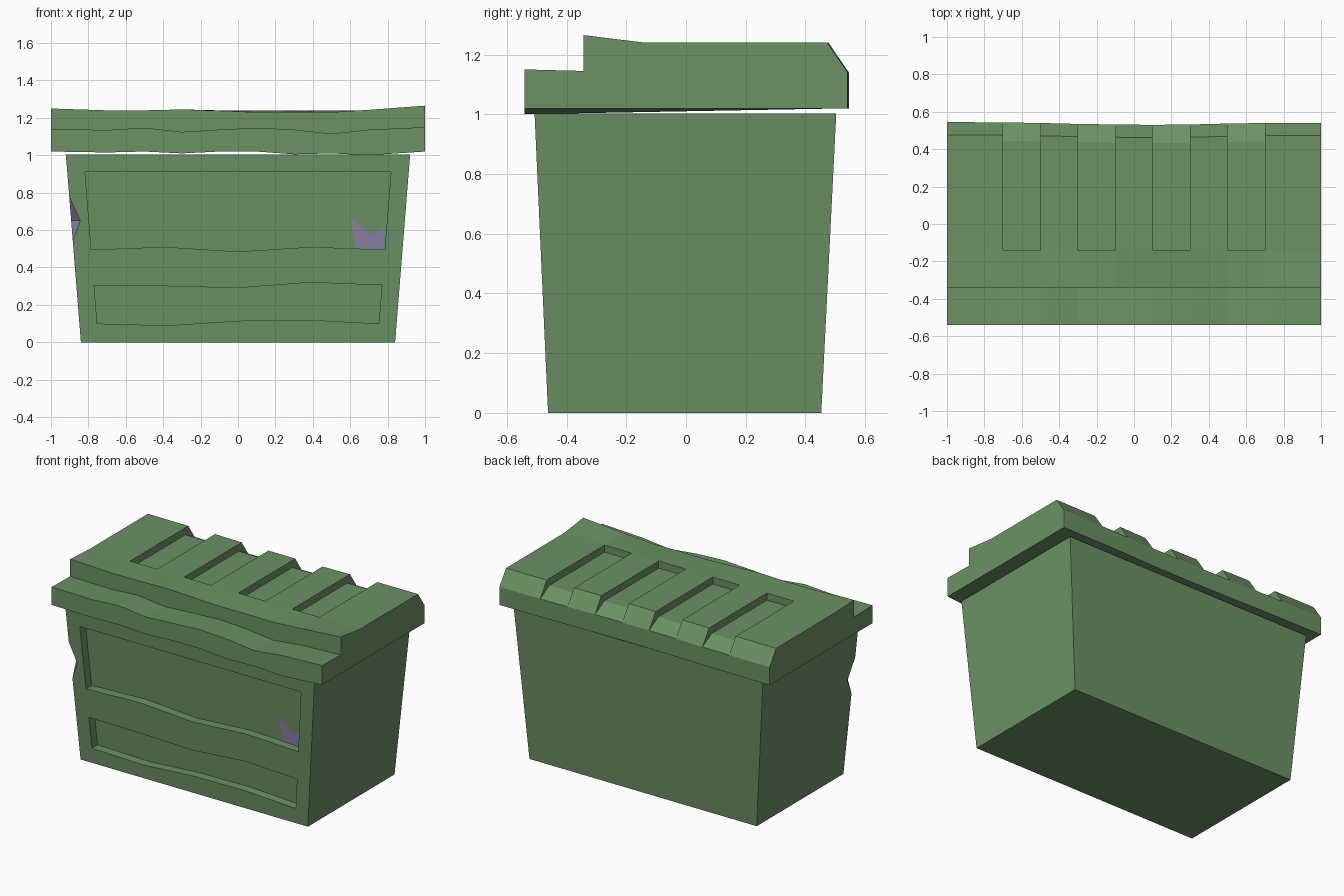
import bpy, bmesh

if "Cube" in bpy.data.objects:
    bpy.data.objects.remove(bpy.data.objects["Cube"])


def material(name, rgb):
    m = bpy.data.materials.new(name)
    m.diffuse_color = (*rgb, 1)
    m.use_nodes = True
    m.node_tree.nodes["Principled BSDF"].inputs["Base Color"].default_value = m.diffuse_color
    return m


green = material("bin green", (0.147, 0.283, 0.127))
purple = material("chipped purple", (0.265, 0.215, 0.37))


def finish(name, bm, mats, recalc=True):
    if recalc:
        bmesh.ops.recalc_face_normals(bm, faces=bm.faces)
    me = bpy.data.meshes.new(name)
    bm.to_mesh(me)
    bm.free()
    ob = bpy.data.objects.new(name, me)
    bpy.context.collection.objects.link(ob)
    for m in mats:
        me.materials.append(m)
    return ob


# Tapered walls as functions of height
def half_w(z):
    return 0.84 + 0.08 * z


def front_y(z):
    return -0.462 - 0.045 * z


def back_y(z):
    return 0.453 + 0.05 * z


DEPTH = 0.06

# Body: front wall is a grid with wavy rows, two recessed panels
rows = [[0] * 5,
        [.10, .09, .115, .12, .10],
        [.305, .30, .29, .32, .305],
        [.495, .51, .485, .51, .495],
        [.91] * 5,
        [1.003] * 5]
bm = bmesh.new()
grid = []
for r in rows:
    zs = [r[0]] + r + [r[-1]]
    line = []
    for c, z in enumerate(zs):
        if c in (0, 6):
            x = half_w(z) * (-1 if c == 0 else 1)
        else:
            x = (c - 3) / 2 * (half_w(z) - 0.095)
        line.append(bm.verts.new((x, front_y(z), z)))
    grid.append(line)

# Chip at the front left corner
chip_top = bm.verts.new((-half_w(.78), front_y(.78), .78))
chip_low = bm.verts.new((-half_w(.54), front_y(.54), .54))
chip_front = bm.verts.new((-.843, front_y(.65), .65))
chip_side = bm.verts.new((-half_w(.65), -.43, .65))
for tri in ((chip_top, chip_front, chip_side), (chip_front, chip_low, chip_side)):
    bm.faces.new(tri).material_index = 1

for r in range(5):
    panel = r in (1, 3)
    if panel:
        floor = {(i, c): bm.verts.new((grid[i][c].co.x, grid[i][c].co.y + DEPTH, grid[i][c].co.z))
                 for i in (r, r + 1) for c in range(1, 6)}
        for c in (1, 5):
            bm.faces.new((grid[r][c], grid[r + 1][c], floor[r + 1, c], floor[r, c]))
    for c in range(6):
        a, b, d, e = grid[r][c], grid[r][c + 1], grid[r + 1][c + 1], grid[r + 1][c]
        if panel and 1 <= c <= 4:
            bm.faces.new((floor[r, c], floor[r, c + 1], floor[r + 1, c + 1], floor[r + 1, c]))
            for i in (r, r + 1):
                bm.faces.new((grid[i][c], grid[i][c + 1], floor[i, c + 1], floor[i, c]))
        elif r == 3 and c == 0:
            bm.faces.new((a, b, d, e, chip_top, chip_front, chip_low))
        else:
            bm.faces.new((a, b, d, e))

# Body sides, back, base and top
back = {(s, z): bm.verts.new((s * half_w(z), back_y(z), z)) for s in (-1, 1) for z in (0, 1.003)}
left = [g[0] for g in grid]
left[4:4] = [chip_low, chip_side, chip_top]
bm.faces.new(left + [back[-1, 1.003], back[-1, 0]])
bm.faces.new([g[6] for g in grid] + [back[1, 1.003], back[1, 0]])
bm.faces.new((back[-1, 0], back[1, 0], back[1, 1.003], back[-1, 1.003]))
bm.faces.new(grid[0] + [back[1, 0], back[-1, 0]])
bm.faces.new(grid[5] + [back[1, 1.003], back[-1, 1.003]])
finish("bin_body", bm, [green, purple])

# Purple worn patch on the upper panel floor
bm = bmesh.new()
patch = [(.60, .67), (.63, .505), (.78, .495), (.785, .62), (.71, .575)]
bm.faces.new([bm.verts.new((x, front_y(z) + DEPTH - 0.004, z)) for x, z in patch])
finish("worn_patch", bm, [purple], recalc=False)

# Lid: wavy stepped profile swept along x, with four grooves
xs = [-1, -.7, -.5, -.3, -.1, .1, .3, .5, .7, 1]
low = [1.02, 1.015, 1.02, 1.01, 1.02, 1.02, 1.005, 1.01, 1.0, 1.02]
step = [1.14, 1.135, 1.147, 1.125, 1.137, 1.147, 1.137, 1.115, 1.137, 1.15]
top = [1.25, 1.24, 1.24, 1.245, 1.238, 1.23, 1.232, 1.23, 1.243, 1.265]
rear = [.545, .543, .54, .535, .532, .53, .532, .537, .54, .541]
bm = bmesh.new()
cols = []
for x, l, s, t, y in zip(xs, low, step, top, rear):
    pts = [(-.54, l), (-.54, s), (-.343, s - .005), (-.343, t), (-.14, 1.24),
           (y - .068, 1.24), (y, 1.14), (y, 1.02)]
    cols.append([bm.verts.new((x, *p)) for p in pts])
bm.faces.new(cols[0])
bm.faces.new(cols[-1])
for i in range(9):
    a, b = cols[i], cols[i + 1]
    groove = i % 2 == 1
    for k in range(8):
        if groove and k in (4, 5):
            continue
        n = (k + 1) % 8
        bm.faces.new((a[k], b[k], b[n], a[n]))
    if groove:
        inner = []
        for col in (a, b):
            x, y = col[6].co.x, col[6].co.y
            g = [bm.verts.new((x, -.14, 1.193)), bm.verts.new((x, y - .098, 1.193))]
            bm.faces.new((col[4], g[0], g[1], col[6], col[5]))
            inner.append(g)
        ga, gb = inner
        bm.faces.new((a[4], b[4], gb[0], ga[0]))
        bm.faces.new((ga[0], gb[0], gb[1], ga[1]))
        bm.faces.new((ga[1], gb[1], b[6], a[6]))
finish("bin_lid", bm, [green])
